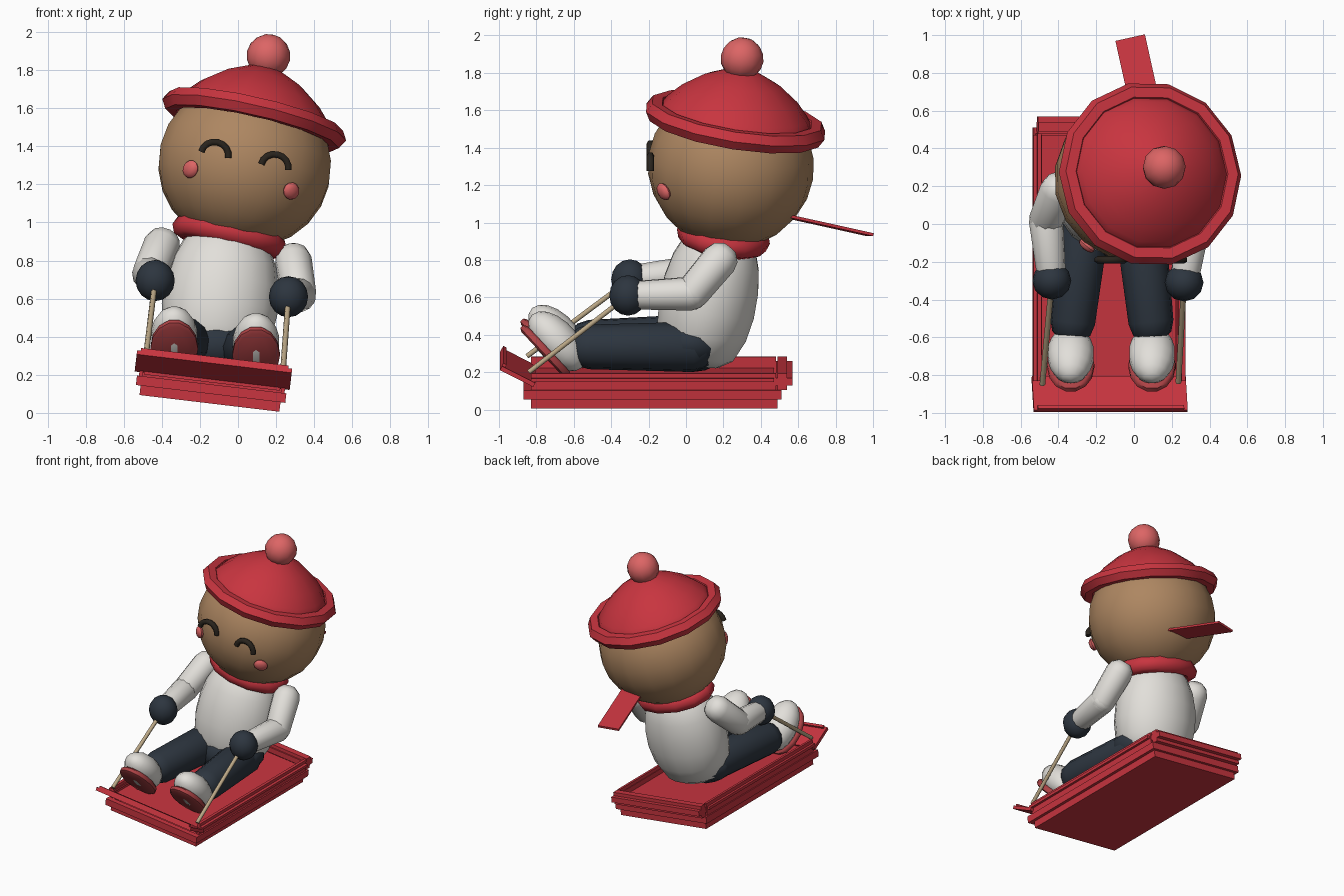
import bpy, bmesh, math
from mathutils import Vector, Matrix

if "Cube" in bpy.data.objects:
    bpy.data.objects.remove(bpy.data.objects["Cube"])


def material(name, r, g, b):
    m = bpy.data.materials.new(name)
    m.diffuse_color = (r, g, b, 1)
    m.use_nodes = True
    m.node_tree.nodes["Principled BSDF"].inputs["Base Color"].default_value = m.diffuse_color
    return m


RED = material("red", 0.58, 0.035, 0.05)
PINK = material("pink", 0.72, 0.13, 0.13)
SKIN = material("tan skin", 0.42, 0.24, 0.12)
WHITE = material("off white", 0.76, 0.74, 0.70)
NAVY = material("dark navy", 0.026, 0.036, 0.05)
BLACK = material("dark brown", 0.022, 0.017, 0.012)
SOLE = material("sole red", 0.42, 0.055, 0.06)
ROPE = material("rope beige", 0.50, 0.39, 0.24)

UP = Vector((0, 0, 1))
TILT = Vector((0.22, 0.155, 0.96)).normalized()      # lean of head, hat and scarf


def pose(loc, axis=UP):
    """Matrix that puts local z along the axis with the least twist."""
    turn = UP.rotation_difference(Vector(axis).normalized())
    return Matrix.Translation(loc) @ turn.to_matrix().to_4x4()


def finish(name, bm, matrix, mat, angle=50):
    bmesh.ops.recalc_face_normals(bm, faces=bm.faces)
    mesh = bpy.data.meshes.new(name)
    bm.to_mesh(mesh)
    bm.free()
    mesh.transform(matrix)
    mesh.materials.append(mat)
    ob = bpy.data.objects.new(name, mesh)
    bpy.context.collection.objects.link(ob)
    bpy.ops.object.select_all(action='DESELECT')
    ob.select_set(True)
    bpy.context.view_layer.objects.active = ob
    if angle:
        bpy.ops.object.shade_smooth_by_angle(angle=math.radians(angle))
    return ob


def ellipsoid(name, loc, radii, mat, axis=UP, seg=14, rings=9):
    bm = bmesh.new()
    bmesh.ops.create_uvsphere(bm, u_segments=seg, v_segments=rings, radius=1)
    bmesh.ops.scale(bm, vec=radii, verts=bm.verts)
    return finish(name, bm, pose(loc, axis), mat)


def lathe(name, profile, loc, mat, axis=UP, seg=14, scale=(1, 1), ring=False):
    """Revolve (radius, height) points; ring=True closes the profile on itself."""
    bm = bmesh.new()
    rows = []
    for r, h in profile:
        rows.append([bm.verts.new((r * scale[0] * math.cos(2 * math.pi * i / seg),
                                   r * scale[1] * math.sin(2 * math.pi * i / seg), h))
                     for i in range(seg)])
    pairs = list(zip(rows, rows[1:])) + ([(rows[-1], rows[0])] if ring else [])
    for a, b in pairs:
        for i in range(seg):
            j = (i + 1) % seg
            bm.faces.new((a[i], a[j], b[j], b[i]))
    if not ring:
        bm.faces.new(rows[0])
        bm.faces.new(rows[-1])
    return finish(name, bm, pose(loc, axis), mat)


def circle(major, minor, n=8):
    return [(major + minor * math.cos(2 * math.pi * k / n),
             minor * math.sin(2 * math.pi * k / n)) for k in range(n)]


def limb(name, a, b, ra, rb, mat, seg=12):
    """Tapered cylinder with rounded ends."""
    a, b = Vector(a), Vector(b)
    n = (b - a).length
    prof = [(ra * 0.45, -ra * 0.85), (ra * 0.85, -ra * 0.5), (ra, 0),
            (rb, n), (rb * 0.85, n + rb * 0.5), (rb * 0.45, n + rb * 0.85)]
    return lathe(name, prof, a, mat, b - a, seg)


def tube(name, pts, r, mat):
    cu = bpy.data.curves.new(name, 'CURVE')
    cu.dimensions = '3D'
    cu.bevel_depth, cu.bevel_resolution, cu.use_fill_caps = r, 1, True
    sp = cu.splines.new('POLY')
    sp.points.add(len(pts) - 1)
    for p, co in zip(sp.points, pts):
        p.co = (*co, 1)
    cu.materials.append(mat)
    ob = bpy.data.objects.new(name, cu)
    bpy.context.collection.objects.link(ob)
    bpy.ops.object.select_all(action='DESELECT')
    ob.select_set(True)
    bpy.context.view_layer.objects.active = ob
    bpy.ops.object.convert(target='MESH')
    return ob


def box(name, lo, hi, mat, matrix):
    bm = bmesh.new()
    bmesh.ops.create_cube(bm, size=1)
    lo, hi = Vector(lo), Vector(hi)
    bmesh.ops.scale(bm, vec=hi - lo, verts=bm.verts)
    bmesh.ops.translate(bm, vec=(lo + hi) / 2, verts=bm.verts)
    return finish(name, bm, matrix, mat, 0)


# Sled: rolled to its right side, built in its own frame
SLED = Matrix.Translation((-0.15, 0, 0.05)) @ Matrix.Rotation(math.radians(6.8), 4, 'Y')
box("sled_bottom", (-0.36, -0.83, 0.0), (0.36, 0.49, 0.05), RED, SLED)
box("sled_floor", (-0.36, -0.83, 0.11), (0.36, 0.47, 0.13), RED, SLED)
for s, side in ((-1, "left"), (1, "right")):
    for part, x0, x1, y0, y1, z0, z1 in (
            ("lower_wall", 0.34, 0.37, -0.83, 0.49, 0.0, 0.06),
            ("ledge", 0.35, 0.395, -0.87, 0.51, 0.05, 0.10),
            ("upper_wall", 0.365, 0.385, -0.83, 0.48, 0.09, 0.19),
            ("rim", 0.36, 0.405, -0.83, 0.47, 0.145, 0.165)):
        xs = sorted((s * x0, s * x1))
        box(f"sled_{side}_{part}", (xs[0], y0, z0), (xs[1], y1, z1), RED, SLED)
for end, y0, y1 in (("front", -0.87, -0.83), ("back", 0.47, 0.51)):
    box(f"sled_{end}_ledge", (-0.395, y0, 0.05), (0.395, y1, 0.10), RED, SLED)
box("sled_back_wall", (-0.38, 0.49, 0.10), (0.38, 0.54, 0.19), RED, SLED)
box("sled_back_rim", (-0.38, 0.48, 0.125), (0.38, 0.57, 0.165), RED, SLED)
FLAP = SLED @ Matrix.Translation((0, -0.82, 0.135)) @ Matrix.Rotation(math.radians(-27), 4, 'X')
box("sled_front_flap", (-0.41, -0.19, -0.012), (0.41, 0.01, 0.012), RED, FLAP)
box("sled_front_lip", (-0.39, -0.19, -0.005), (0.39, -0.17, 0.028), RED, FLAP)

# Trousers and boots
ellipsoid("hips", (-0.11, 0.03, 0.355), (0.29, 0.21, 0.155), NAVY)
TOE = Vector((0, -0.68, 0.73))
DOWN = Vector((0, -0.73, -0.68))
for side, hip, ankle, boot in (
        ("left", (-0.26, 0.03, 0.375), (-0.325, -0.52, 0.36), (-0.335, -0.69, 0.40)),
        ("right", (0.03, 0.03, 0.335), (0.09, -0.52, 0.335), (0.095, -0.69, 0.365))):
    limb(f"{side}_leg", hip, ankle, 0.135, 0.12, NAVY)
    boot = Vector(boot)
    ellipsoid(f"{side}_boot", boot, (0.125, 0.11, 0.195), WHITE, TOE)
    lathe(f"{side}_sole", [(0.9, 0), (1, 0.012), (1, 0.035), (0.9, 0.045)],
          boot + DOWN * 0.06, SOLE, DOWN, 14, (0.125, 0.19))

# Jumper
lathe("jumper", [(0.15, -0.05), (0.23, 0.0), (0.285, 0.12), (0.305, 0.25), (0.3, 0.38),
                 (0.275, 0.5), (0.23, 0.6), (0.17, 0.66)],
      (-0.125, 0.06, 0.30), WHITE, (0.11, 0.2, 0.97), 18, (1, 0.86))

# Arms, mittens and ropes
for side, shoulder, elbow, hand, anchor in (
        ("left", (-0.40, 0.18, 0.88), (-0.465, 0.02, 0.73), (-0.435, -0.30, 0.695), (-0.485, -0.85, 0.285)),
        ("right", (0.29, 0.18, 0.80), (0.32, 0.03, 0.62), (0.265, -0.31, 0.61), (0.235, -0.84, 0.20))):
    limb(f"{side}_upper_arm", shoulder, elbow, 0.098, 0.092, WHITE)
    limb(f"{side}_forearm", elbow, hand, 0.092, 0.075, WHITE)
    ellipsoid(f"{side}_mitten", hand, (0.103, 0.1, 0.108), NAVY, seg=12, rings=8)
    tube(f"{side}_rope", [hand, anchor], 0.015, ROPE)

# Scarf with a tail blowing backwards
lathe("scarf", circle(0.245, 0.062), (-0.045, 0.2, 0.925), RED, TILT, 12, (1, 0.82), True)
start, end = Vector((0.105, 0.42, 1.06)), Vector((-0.02, 0.985, 0.935))
along = (end - start).normalized()
across = along.cross(UP).normalized()
frame = Matrix((across, along, across.cross(along))).transposed().to_4x4()
box("scarf_tail", (-0.08, 0, -0.008), (0.08, (end - start).length, 0.008), RED,
    Matrix.Translation(start) @ frame)

# Head with closed eyes and cheeks
HEAD = Vector((0.035, 0.24, 1.30))
ellipsoid("head", HEAD, (0.46, 0.445, 0.435), SKIN, TILT, 18, 12)
roll = Matrix.Rotation(math.radians(12.5), 4, 'Y')
for side, x, z, cheek in (("left", -0.12, 1.365, (-0.25, -0.115, 1.28)),
                          ("right", 0.195, 1.30, (0.28, -0.12, 1.165))):
    arc = []
    for k in range(9):
        a = math.pi * k / 8
        arc.append(Vector((x, -0.19, z)) + roll @ Vector((0.072 * math.cos(a), 0, 0.068 * math.sin(a) - 0.01)))
    tube(f"{side}_eye", arc, 0.02, BLACK)
    ellipsoid(f"{side}_cheek", cheek, (0.052, 0.045, 0.025), PINK, Vector(cheek) - HEAD, 12, 6)

# Hat: dome, rolled rim and pompom
HAT = Vector((0.085, 0.265, 1.54))
lathe("hat_dome", [(0.42, -0.02), (0.42, 0.02), (0.385, 0.07), (0.32, 0.14), (0.21, 0.22),
                   (0.1, 0.27), (0.02, 0.288)], HAT, RED, TILT, 14)
lathe("hat_rim", circle(0.44, 0.055, 6), HAT, RED, TILT, 14, (1, 1), True)
ellipsoid("pompom", (0.16, 0.3, 1.875), (0.115, 0.115, 0.115), PINK, TILT, 12, 8)
